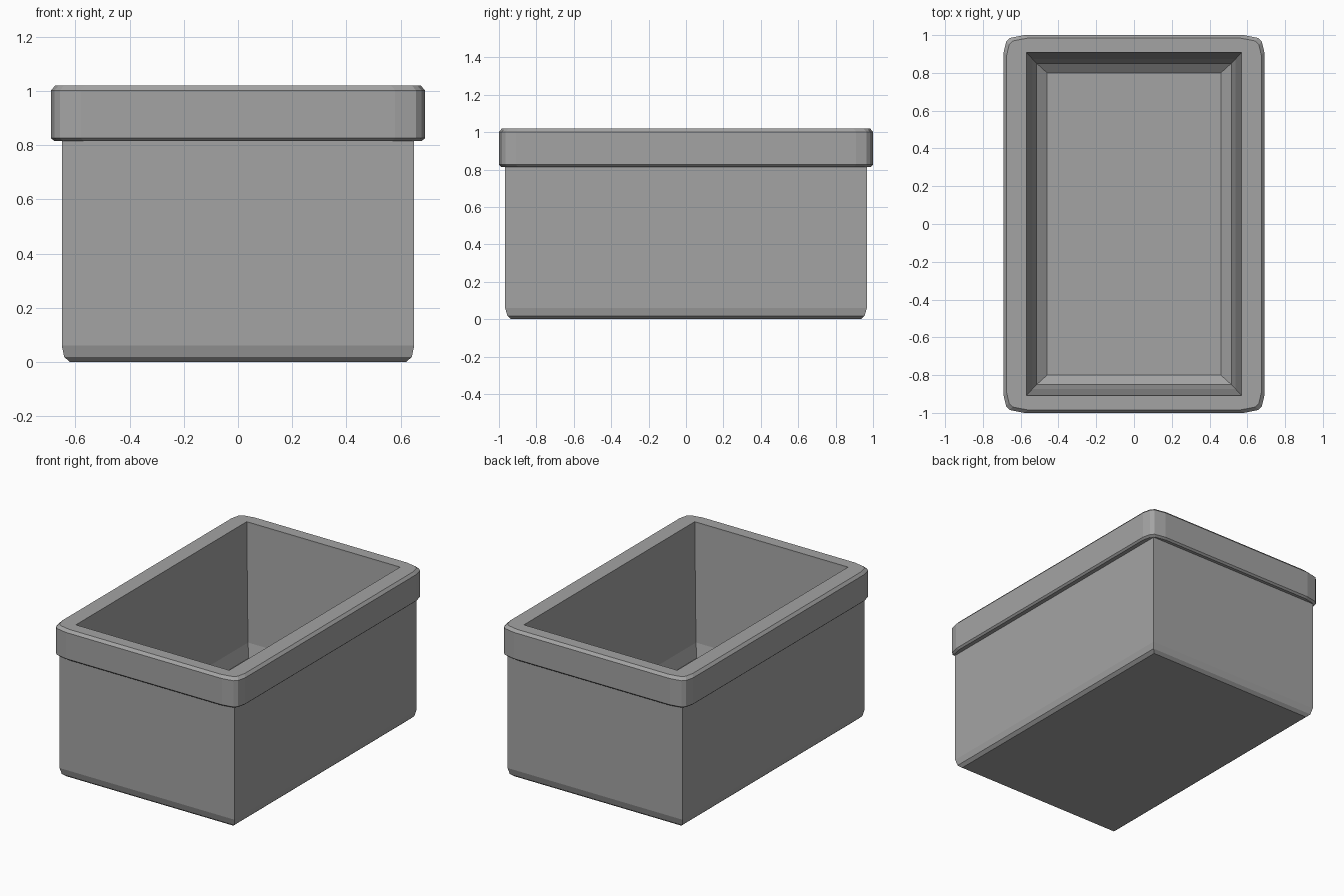
import bpy
import bmesh

if "Cube" in bpy.data.objects:
    bpy.data.objects.remove(bpy.data.objects["Cube"])

grey = bpy.data.materials.new("stone_grey")
grey.diffuse_color = (0.37, 0.37, 0.37, 1)
grey.use_nodes = True
grey.node_tree.nodes["Principled BSDF"].inputs["Base Color"].default_value = grey.diffuse_color

# One quarter of the softened rim outline
CORNER = [(0.69, 0.91), (0.677, 0.965), (0.657, 0.985), (0.58, 1.0)]


def rectangle(hx, hy):
    return [(hx, hy), (-hx, hy), (-hx, -hy), (hx, -hy)]


def rounded(inset):
    q = [(x - inset, y - inset) for x, y in CORNER]
    return (q + [(-x, y) for x, y in reversed(q)]
            + [(-x, -y) for x, y in q]
            + [(x, -y) for x, y in reversed(q)])


def loft(name, rings, cap=False, close=False):
    """Skin a list of (outline, z) rings with flat faces."""
    bm = bmesh.new()
    loops = [[bm.verts.new((x, y, z)) for x, y in pts] for pts, z in rings]
    pairs = list(zip(loops, loops[1:]))
    if close:
        pairs.append((loops[-1], loops[0]))
    for a, b in pairs:
        n = len(a)
        for i in range(n):
            j = (i + 1) % n
            bm.faces.new((a[i], a[j], b[j], b[i]))
    if cap:
        bm.faces.new(loops[0][::-1])
        bm.faces.new(loops[-1])
    bmesh.ops.remove_doubles(bm, verts=bm.verts, dist=0.0001)
    bmesh.ops.recalc_face_normals(bm, faces=bm.faces)
    mesh = bpy.data.meshes.new(name)
    bm.to_mesh(mesh)
    bm.free()
    mesh.materials.append(grey)
    obj = bpy.data.objects.new(name, mesh)
    bpy.context.collection.objects.link(obj)
    return obj


# Basin: outer wall with softened foot, then inner wall down to the floor
loft("basin", [(rectangle(hx, hy), z) for hx, hy, z in [
    (0.62, 0.935, 0.0),
    (0.641, 0.955, 0.018),
    (0.65, 0.967, 0.06),
    (0.65, 0.967, 0.83),
    (0.57, 0.907, 1.01),
    (0.537, 0.873, 0.23),
    (0.515, 0.85, 0.14),
    (0.46, 0.80, 0.10),
]], cap=True)

# Rim: thick band with chamfered edges around the opening
opening = [(0.57 if x > 0 else -0.57, 0.907 if y > 0 else -0.907)
           for x, y in rounded(0)]
loft("rim", [
    (opening, 0.99),
    (opening, 1.02),
    (rounded(0.016), 1.02),
    (rounded(0.0), 1.002),
    (rounded(0.0), 0.826),
    (rounded(0.012), 0.815),
    ([(max(-0.645, min(0.645, x)), max(-0.96, min(0.96, y)))
      for x, y in rounded(0)], 0.815),
], close=True)
